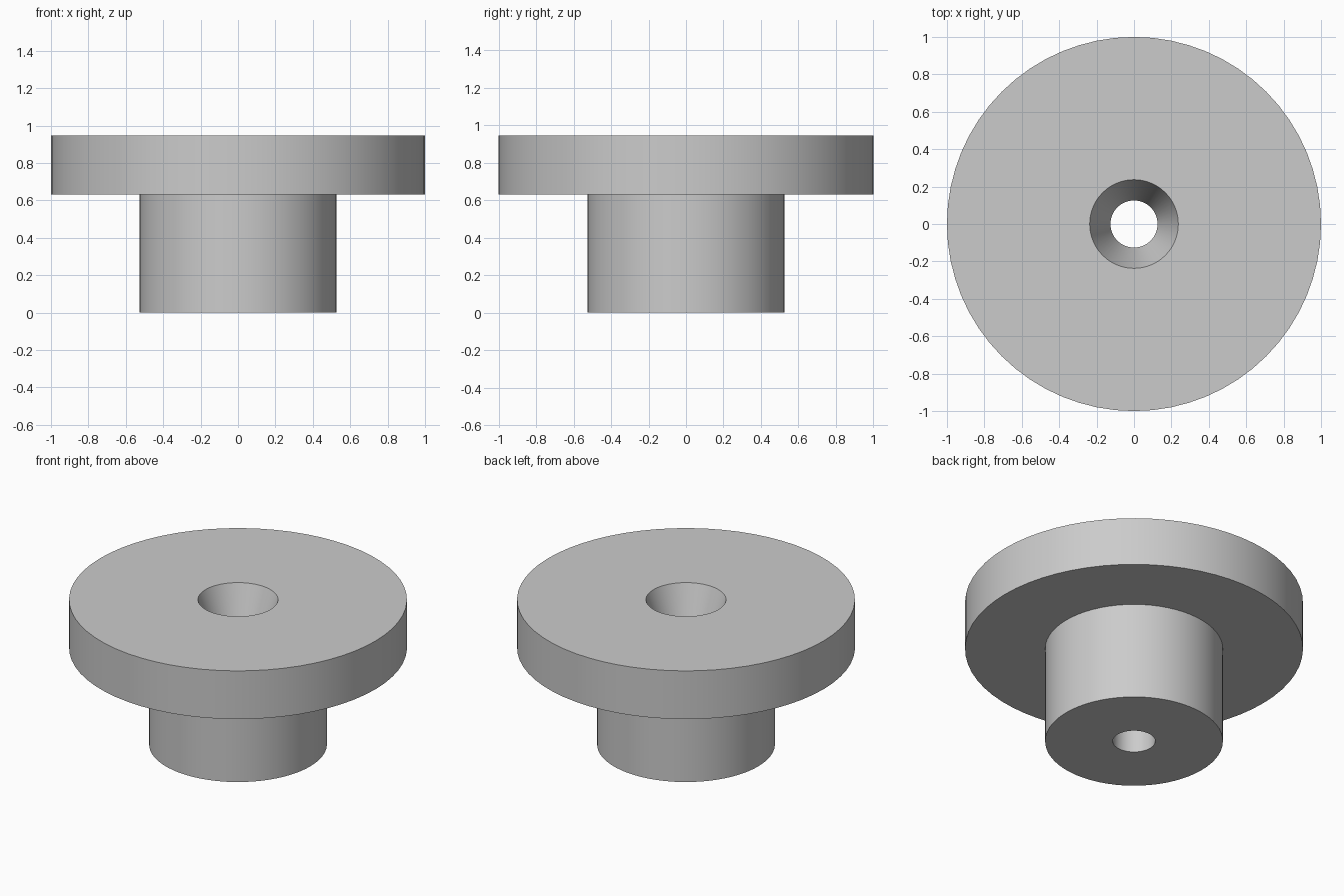
import bpy
import bmesh
from math import tau, radians

cube = bpy.data.objects.get("Cube")
if cube:
    bpy.data.objects.remove(cube, do_unlink=True)

SIDES = 64
FLANGE_RADIUS, STEM_RADIUS = 1.0, 0.526
BORE_RADIUS, SINK_RADIUS = 0.126, 0.237
HEIGHT, FLANGE_BOTTOM, SINK_BOTTOM = 0.947, 0.632, 0.632

grey = bpy.data.materials.new("light_grey")
grey.use_nodes = True
colour = (0.6, 0.6, 0.6, 1)
grey.diffuse_color = colour
grey.node_tree.nodes["Principled BSDF"].inputs["Base Color"].default_value = colour


def lathe(name, profile):
    """Spin a closed (radius, height) profile around the z axis."""
    bm = bmesh.new()
    verts = [bm.verts.new((r, 0, z)) for r, z in profile]
    edges = [bm.edges.new((v, verts[i - 1])) for i, v in enumerate(verts)]
    bmesh.ops.spin(bm, geom=verts + edges, cent=(0, 0, 0), axis=(0, 0, 1),
                   angle=tau, steps=SIDES, use_merge=True)
    bmesh.ops.remove_doubles(bm, verts=bm.verts, dist=0.0001)
    bmesh.ops.recalc_face_normals(bm, faces=bm.faces)
    mesh = bpy.data.meshes.new(name)
    bm.to_mesh(mesh)
    bm.free()
    mesh.materials.append(grey)
    obj = bpy.data.objects.new(name, mesh)
    bpy.context.collection.objects.link(obj)
    return obj


# Flanged bushing: stem, wide flange, countersink and through bore
bushing = lathe("flanged_bushing", [
    (BORE_RADIUS, 0),
    (STEM_RADIUS, 0),
    (STEM_RADIUS, FLANGE_BOTTOM),
    (FLANGE_RADIUS, FLANGE_BOTTOM),
    (FLANGE_RADIUS, HEIGHT),
    (SINK_RADIUS, HEIGHT),
    (BORE_RADIUS, SINK_BOTTOM),
])

# Smooth round walls, crisp rims
bpy.ops.object.select_all(action="DESELECT")
bushing.select_set(True)
bpy.context.view_layer.objects.active = bushing
bpy.ops.object.shade_smooth_by_angle(angle=radians(15))
